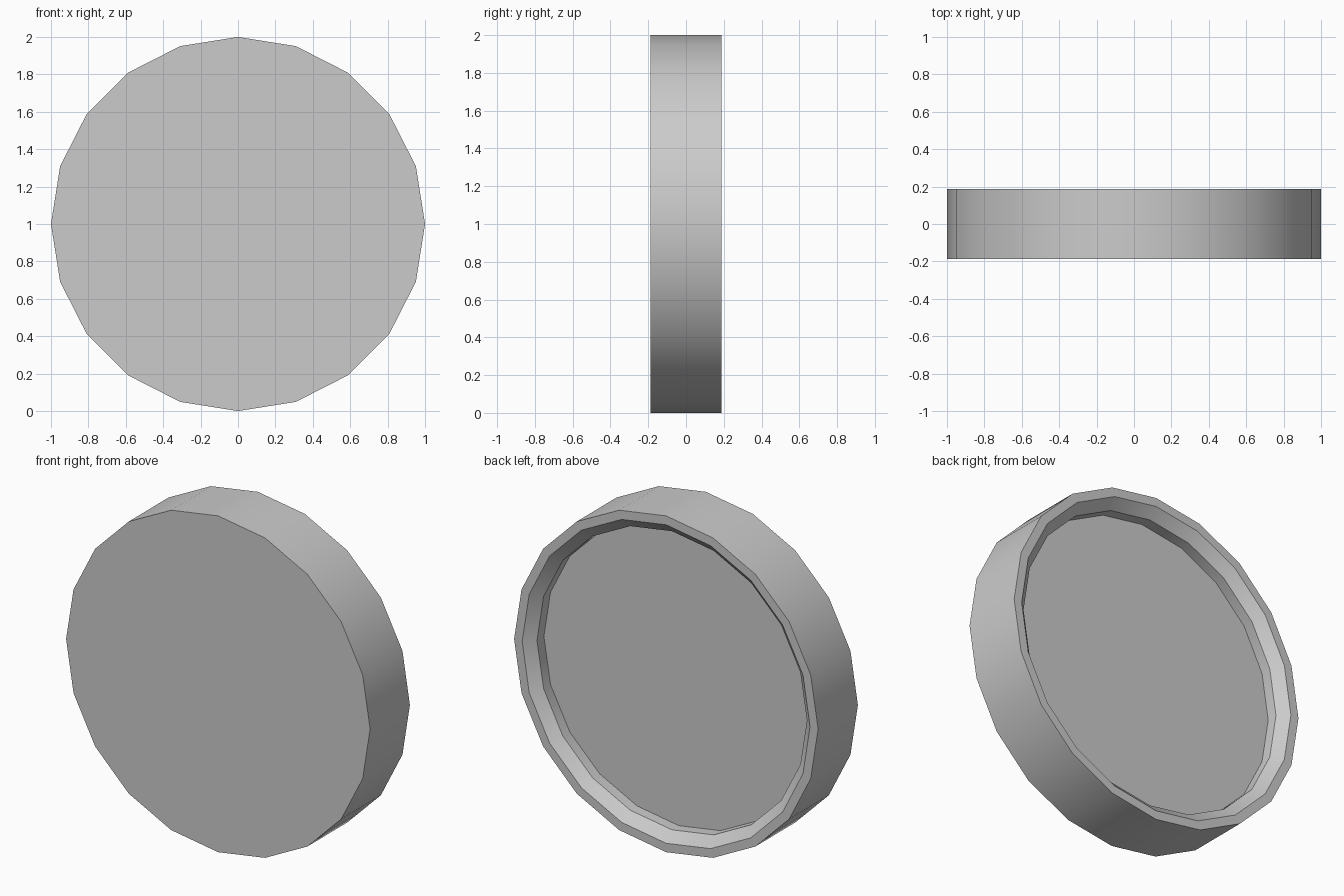
import bpy, bmesh, math

if "Cube" in bpy.data.objects:
    bpy.data.objects.remove(bpy.data.objects["Cube"])

SIDES = 20
HALF = 0.187

# (radius, y) profile: front edge, back rim, chamfer, inner wall, recessed floor
profile = [(1.0, -HALF), (1.0, HALF), (0.947, HALF), (0.888, HALF - 0.055), (0.888, HALF - 0.12)]

bm = bmesh.new()
rings = []
for r, y in profile:
    rings.append([bm.verts.new((r * math.cos(2 * math.pi * i / SIDES), y,
                                1 + r * math.sin(2 * math.pi * i / SIDES)))
                  for i in range(SIDES)])

# Bands between rings
for a, b in zip(rings, rings[1:]):
    for i in range(SIDES):
        j = (i + 1) % SIDES
        bm.faces.new((a[i], a[j], b[j], b[i]))

# Front face and recessed back floor
bm.faces.new(rings[0])
bm.faces.new(rings[-1])
bmesh.ops.recalc_face_normals(bm, faces=bm.faces)

mesh = bpy.data.meshes.new("round_dish")
bm.to_mesh(mesh)
bm.free()
dish = bpy.data.objects.new("round_dish", mesh)
bpy.context.collection.objects.link(dish)

# Smooth round walls, sharp rims
bpy.context.view_layer.objects.active = dish
dish.select_set(True)
bpy.ops.object.shade_smooth_by_angle(angle=math.radians(30))
